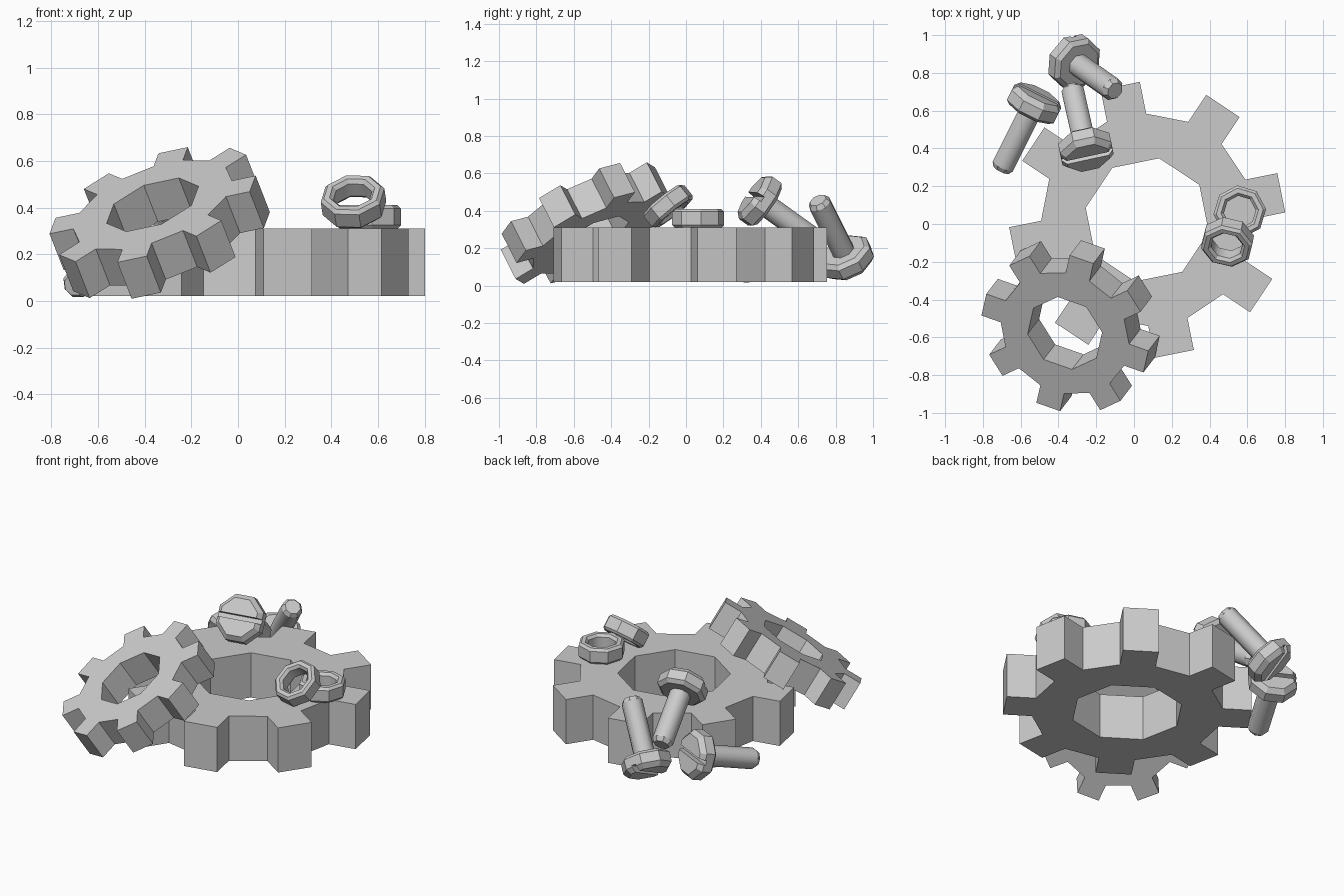
import bpy, bmesh
from math import cos, sin, pi
from mathutils import Vector, Matrix

if "Cube" in bpy.data.objects:
    bpy.data.objects.remove(bpy.data.objects["Cube"])


def frame(origin, axis=(0, 0, 1), hint=(1, 0, 0), scale=1.0):
    """Matrix with local z along axis and local x near hint."""
    z = Vector(axis).normalized()
    x = Vector(hint)
    x = (x - z * x.dot(z)).normalized()
    rot = Matrix((x, z.cross(x), z)).transposed().to_4x4()
    return Matrix.Translation(origin) @ rot @ Matrix.Scale(scale, 4)


def to_mesh(bm, name):
    bmesh.ops.recalc_face_normals(bm, faces=bm.faces)
    me = bpy.data.meshes.new(name)
    bm.to_mesh(me)
    bm.free()
    return me


def add(name, me, matrix=Matrix()):
    ob = bpy.data.objects.new(name, me)
    bpy.context.collection.objects.link(ob)
    ob.matrix_world = matrix
    return ob


def lathe(name, profile, sides=8, closed=False, smooth=(), phase=0.0):
    """Spin (r, z) points; closed makes a ring, otherwise ends are capped."""
    bm = bmesh.new()
    rings = [[bm.verts.new((r * cos(phase + 2 * pi * k / sides),
                            r * sin(phase + 2 * pi * k / sides), z))
              for k in range(sides)] for r, z in profile]
    n = len(rings)
    for i in range(n if closed else n - 1):
        a, b = rings[i], rings[(i + 1) % n]
        for k in range(sides):
            j = (k + 1) % sides
            f = bm.faces.new((a[k], a[j], b[j], b[k]))
            f.smooth = i in smooth
    if not closed:
        bm.faces.new(rings[0])
        bm.faces.new(rings[-1])
    return to_mesh(bm, name)


def gear_mesh(teeth=8, tip=0.724, root=0.552, half=0.106, bore=0.332, height=0.29):
    bm = bmesh.new()
    step = 2 * pi / teeth
    outer, hole = [], []
    for k in range(teeth):
        rot = Matrix.Rotation(k * step, 3, 'Z')
        outer.append([bm.verts.new(rot @ Vector(p)) for p in
                      ((root, -half, 0), (tip, -half, 0), (tip, half, 0), (root, half, 0))])
        a = (k + 0.5) * step
        hole.append(bm.verts.new((bore * cos(a), bore * sin(a), 0)))
    for k in range(teeth):
        bm.faces.new([hole[k - 1]] + outer[k] + [hole[k]])
        bm.faces.new((hole[k], outer[k][3], outer[(k + 1) % teeth][0]))
    ext = bmesh.ops.extrude_face_region(bm, geom=bm.faces[:], use_keep_orig=True)
    bmesh.ops.translate(bm, vec=(0, 0, height),
                        verts=[v for v in ext['geom'] if isinstance(v, bmesh.types.BMVert)])
    return to_mesh(bm, "gear")


# Gears: large one flat, small one leaning on it
gear = gear_mesh()
add("large_gear", gear, frame((0.07, 0.022, 0.02), hint=(cos(0.199), sin(0.199), 0)))
n = Vector((-0.328, -0.429, 0.841))
s = 0.64
add("small_gear", gear,
    frame(Vector((-0.366, -0.578, 0.412)) - n * 0.29 * s, n, (0.925, -0.325, 0.195), s))

# Nuts: chamfered octagonal rings
nut = lathe("nut", [(0.085, -0.033), (0.1, -0.05), (0.125, -0.05), (0.14, -0.035),
                    (0.14, 0.035), (0.125, 0.05), (0.1, 0.05), (0.085, 0.033)],
            closed=True, smooth=(7,))
add("flat_nut", nut, frame((0.56, 0.065, 0.36), hint=(1, 0.1, 0)))
add("leaning_nut", nut, frame((0.495, -0.095, 0.425), (-0.12, -0.62, 0.775), (1, 0.1, 0.2)))

# Bolt: octagonal head, round shaft, slot cut across the head
blank = add("bolt_blank", lathe("bolt_blank", [
    (0.047, -0.41), (0.064, -0.385), (0.064, -0.055), (0.125, -0.055), (0.15, -0.035),
    (0.15, 0.025), (0.122, 0.055)], smooth=(1,), phase=pi / 8))
bm = bmesh.new()
bmesh.ops.create_cube(bm, size=1, matrix=Matrix.Translation((0, 0, 0.06))
                      @ Matrix.Diagonal((0.5, 0.03, 0.09, 1)))
cutter = add("slot_cutter", to_mesh(bm, "slot_cutter"))
mod = blank.modifiers.new("slot", 'BOOLEAN')
mod.object = cutter
mod.operation = 'DIFFERENCE'
mod.solver = 'EXACT'
bpy.context.view_layer.update()
dg = bpy.context.evaluated_depsgraph_get()
bolt = bpy.data.meshes.new_from_object(blank.evaluated_get(dg))
bpy.data.objects.remove(blank)
bpy.data.objects.remove(cutter)

add("lying_bolt", bolt, frame((-0.527, 0.64, 0.18), (0.17, 0.34, 0.11), (0.9, -0.44, 0)))
add("upturned_bolt", bolt, frame((-0.32, 0.86, 0.147), (-0.537, 0.378, -0.756), (-0.2, 1, 0)))
add("leaning_bolt", bolt, frame((-0.254, 0.393, 0.455), (0.18, -0.8, 0.573), (1, 0.2, 0)))
